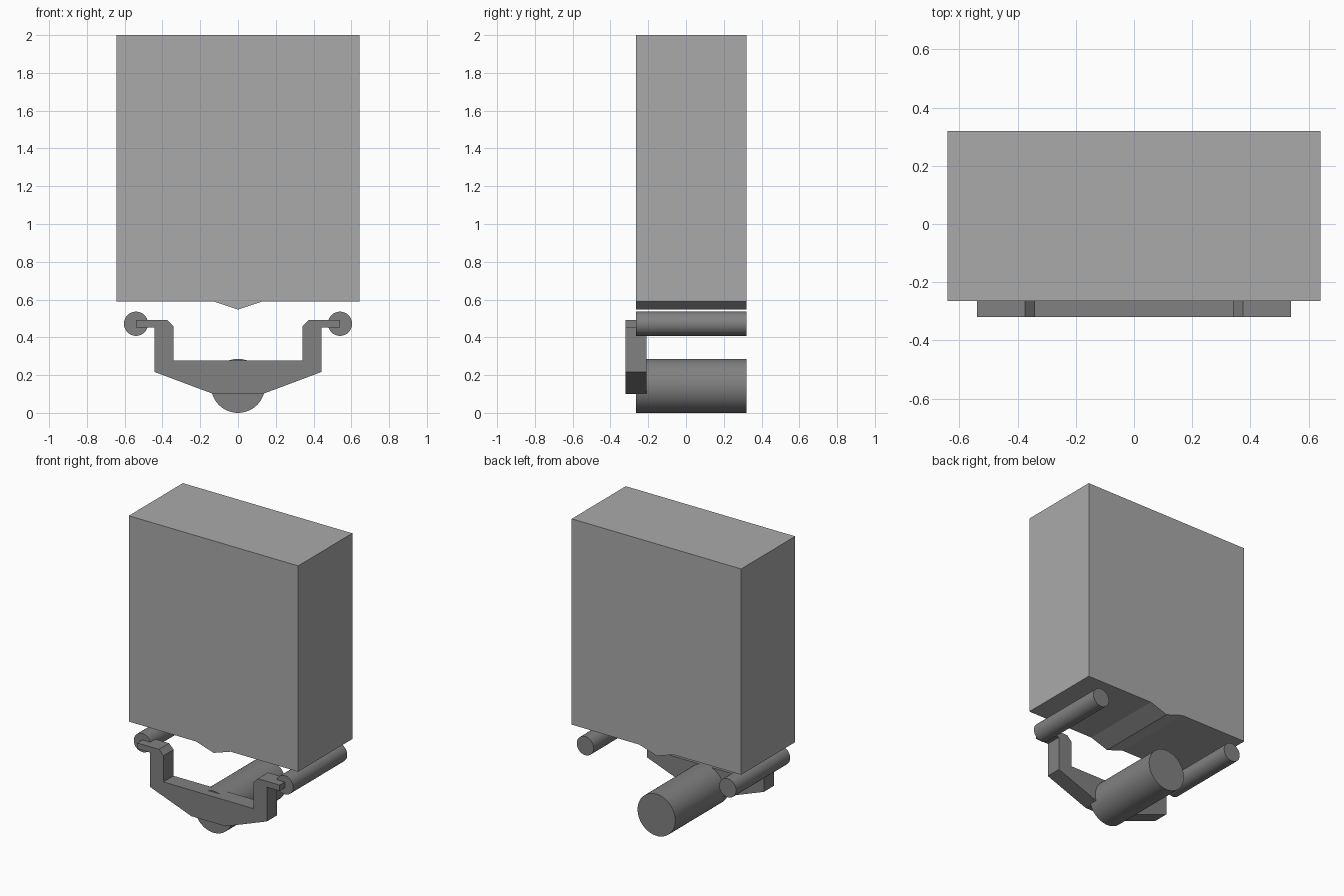
import bpy, bmesh, math

if "Cube" in bpy.data.objects:
    bpy.data.objects.remove(bpy.data.objects["Cube"])

Y0, Y1 = -0.265, 0.32


def material(name, v):
    m = bpy.data.materials.new(name)
    m.diffuse_color = (v, v, v, 1)
    m.use_nodes = True
    m.node_tree.nodes["Principled BSDF"].inputs["Base Color"].default_value = m.diffuse_color
    return m


light = material("light grey", 0.40)
dark = material("dark grey", 0.22)


def finish(name, bm, mat):
    bmesh.ops.recalc_face_normals(bm, faces=bm.faces)
    me = bpy.data.meshes.new(name)
    bm.to_mesh(me)
    bm.free()
    me.materials.append(mat)
    ob = bpy.data.objects.new(name, me)
    bpy.context.collection.objects.link(ob)
    return ob


def extrude_profile(name, half, y0, y1, mat):
    """Mirror a right-hand (x, z) outline and extrude it along y."""
    pts = half + [(-x, z) for x, z in reversed(half) if x > 0]
    bm = bmesh.new()
    face = bm.faces.new([bm.verts.new((x, y0, z)) for x, z in pts])
    new = bmesh.ops.extrude_face_region(bm, geom=[face])["geom"]
    verts = [g for g in new if isinstance(g, bmesh.types.BMVert)]
    bmesh.ops.translate(bm, verts=verts, vec=(0, y1 - y0, 0))
    return finish(name, bm, mat)


def roller(name, x, z, r):
    bpy.ops.mesh.primitive_cylinder_add(
        vertices=64, radius=r, depth=Y1 - Y0,
        location=(x, (Y0 + Y1) / 2, z), rotation=(math.pi / 2, 0, 0))
    ob = bpy.context.object
    ob.name = name
    ob.data.materials.append(dark)
    bpy.ops.object.shade_smooth_by_angle(angle=math.radians(30))


# Tall body with a shallow wedge underneath
extrude_profile("body", [(0, 0.547), (0.13, 0.59), (0.642, 0.59), (0.642, 2.0)],
                Y0, Y1, light)

# Cranked bracket joining the rollers at the front
extrude_profile("bracket", [(0.13, 0.10), (0.443, 0.217), (0.443, 0.452),
                            (0.54, 0.452), (0.54, 0.492), (0.375, 0.492),
                            (0.341, 0.457), (0.341, 0.278)],
                -0.32, -0.21, dark)

# Large lower roller and two small side rollers
roller("main_roller", 0, 0.143, 0.143)
for side, name in ((-1, "left_roller"), (1, "right_roller")):
    roller(name, side * 0.54, 0.472, 0.064)
